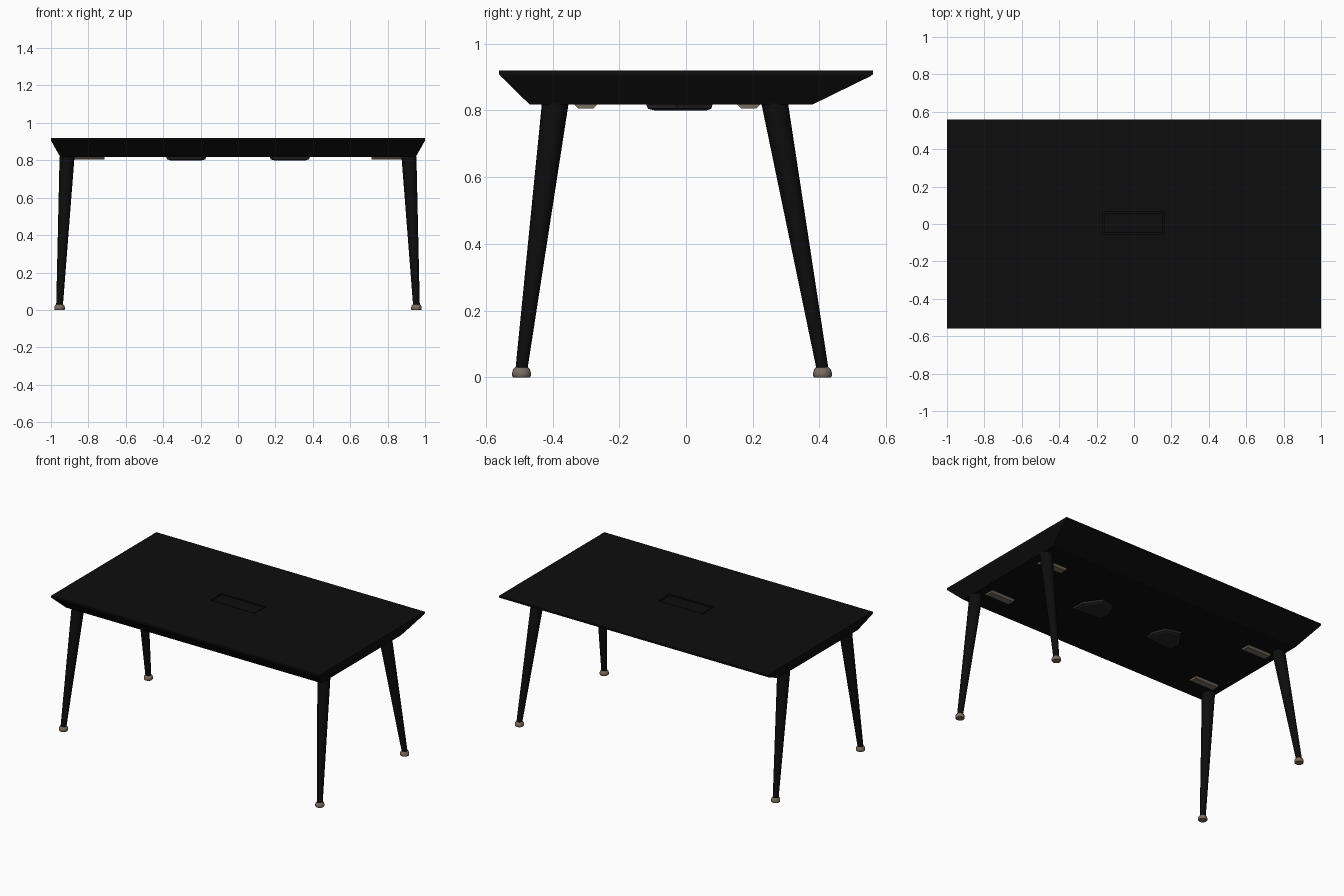
import bpy, bmesh, math

if "Cube" in bpy.data.objects:
    bpy.data.objects.remove(bpy.data.objects["Cube"])


def material(name, rgb):
    m = bpy.data.materials.new(name)
    m.diffuse_color = (*rgb, 1)
    m.use_nodes = True
    m.node_tree.nodes["Principled BSDF"].inputs["Base Color"].default_value = m.diffuse_color
    return m


BLACK = material("matte black", (0.004, 0.004, 0.004))
METAL = material("warm grey metal", (0.19, 0.155, 0.12))
DARK = material("dark grey plastic", (0.022, 0.019, 0.019))


def loft(name, rings, mat, smooth=False):
    """Skin a stack of rings (bottom to top) and cap both ends."""
    bm = bmesh.new()
    vs = [[bm.verts.new(p) for p in r] for r in rings]
    n = len(vs[0])
    for a, b in zip(vs, vs[1:]):
        for i in range(n):
            j = (i + 1) % n
            bm.faces.new((a[i], a[j], b[j], b[i]))
    bm.faces.new(vs[0][::-1])
    bm.faces.new(vs[-1])
    bmesh.ops.recalc_face_normals(bm, faces=bm.faces)
    me = bpy.data.meshes.new(name)
    bm.to_mesh(me)
    bm.free()
    me.materials.append(mat)
    ob = bpy.data.objects.new(name, me)
    bpy.context.collection.objects.link(ob)
    bpy.ops.object.select_all(action='DESELECT')
    ob.select_set(True)
    bpy.context.view_layer.objects.active = ob
    if smooth:
        bpy.ops.object.shade_smooth_by_angle(angle=math.radians(40))
    return ob


def rect(x0, x1, y0, y1, z):
    return [(x0, y0, z), (x1, y0, z), (x1, y1, z), (x0, y1, z)]


def circle(cx, cy, r, z, n=24):
    return [(cx + r * math.cos(math.tau * i / n),
             cy + r * math.sin(math.tau * i / n), z) for i in range(n)]


# Tabletop with undercut edges
top = loft("tabletop", [
    rect(-0.95, 0.95, -0.468, 0.378, 0.817),
    rect(-0.998, 0.998, -0.555, 0.552, 0.902),
    rect(-1, 1, -0.56, 0.56, 0.908),
    rect(-1, 1, -0.56, 0.56, 0.919)], BLACK)

# Slot for the cable hatch
cutter = loft("slot_cutter", [rect(-0.167, 0.163, -0.057, 0.063, 0.895),
                              rect(-0.167, 0.163, -0.057, 0.063, 0.95)], BLACK)
cutter.hide_render = True
bpy.context.view_layer.objects.active = top
mod = top.modifiers.new("slot", 'BOOLEAN')
mod.operation = 'DIFFERENCE'
mod.solver = 'EXACT'
mod.object = cutter
bpy.ops.object.modifier_apply(modifier="slot")
bpy.data.objects.remove(cutter)

# Cable hatch lid, slightly sunk
loft("cable_hatch", [rect(-0.159, 0.155, -0.049, 0.055, 0.894),
                     rect(-0.159, 0.155, -0.049, 0.055, 0.916)], BLACK)

# Tapered splayed legs with feet and mounting plates
for side, s in (("left", -1), ("right", 1)):
    for end, y_top, y_foot, y_plate in (("front", -0.392, -0.493, -0.3),
                                        ("back", 0.266, 0.409, 0.188)):
        loft(f"{end}_{side}_leg", [
            circle(s * 0.954, y_foot, 0.018, 0.025),
            circle(s * 0.914, y_top, 0.04, 0.82)], BLACK, True)
        loft(f"{end}_{side}_foot", [
            circle(s * 0.954, y_foot, r, z) for r, z in (
                (0.025, 0), (0.028, 0.004), (0.028, 0.014),
                (0.025, 0.024), (0.019, 0.03), (0.012, 0.031))], METAL, True)
        x0, x1 = sorted((s * 0.715, s * 0.89))
        loft(f"{end}_{side}_plate", [
            rect(x0, x1, y_plate - 0.022, y_plate + 0.022, 0.805),
            rect(x0, x1, y_plate - 0.035, y_plate + 0.035, 0.818)], METAL)

# Small housings under the top
outline = [(0.09, -0.10), (0.105, -0.04), (0.07, 0.05),
           (-0.03, 0.08), (-0.11, -0.03), (-0.11, -0.12)]
for side, s in (("left", -1), ("right", 1)):
    loft(f"{side}_under_housing", [
        [(s * (0.275 - x * k), y * k, z) for x, y in outline]
        for k, z in ((0.75, 0.799), (0.95, 0.805), (1, 0.819))], DARK)
